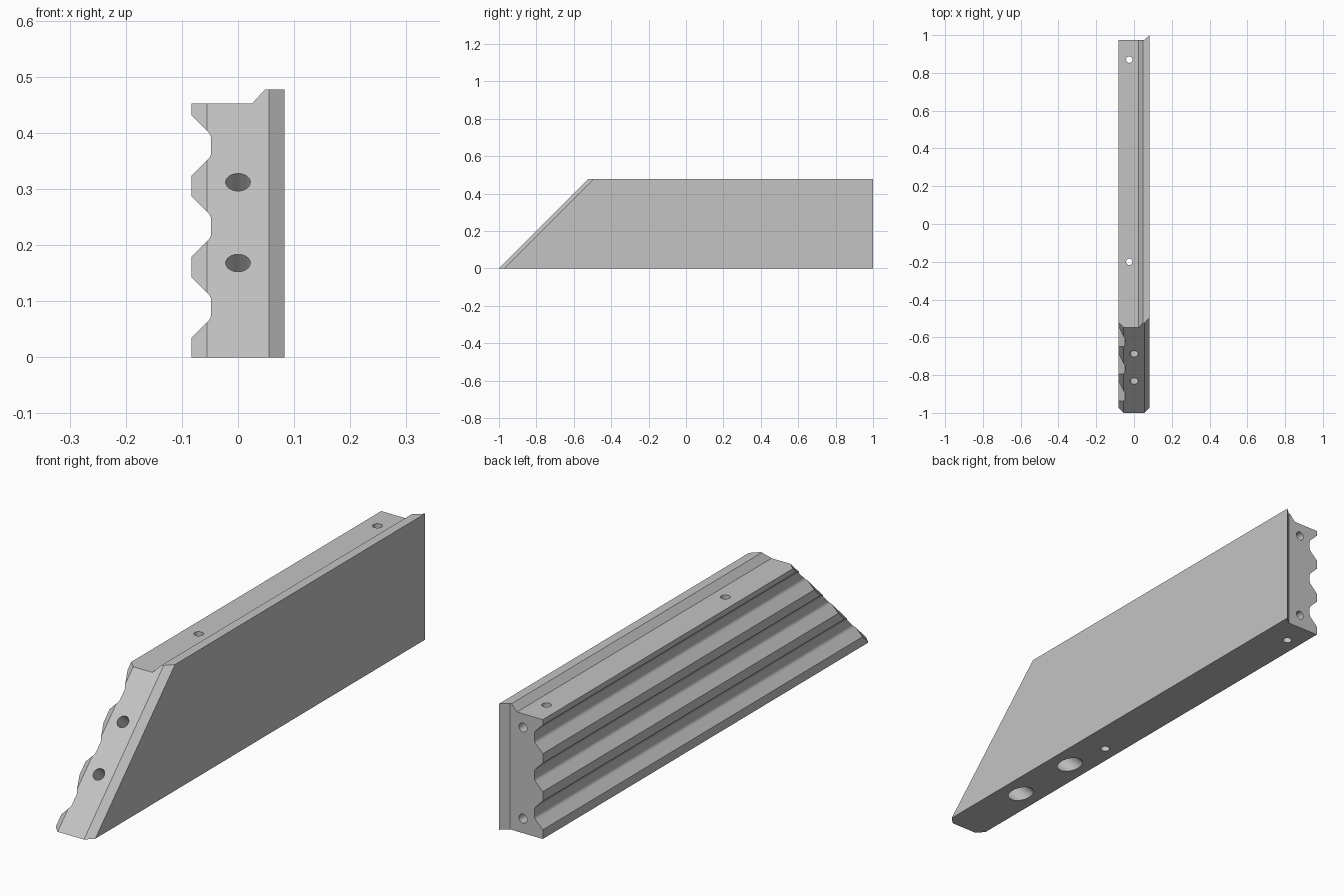
import bpy
import bmesh
import math
from mathutils import Vector

cube = bpy.data.objects.get("Cube")
if cube:
    bpy.data.objects.remove(cube, do_unlink=True)

SIDE, VALLEY, EDGE = 0.083, -0.048, 0.055
HEIGHT, SHOULDER = 0.477, 0.452
PITCH, RUN = 0.144, 0.035

grey = bpy.data.materials.new("plain_grey")
grey.use_nodes = True
colour = (0.55, 0.55, 0.55, 1)
grey.diffuse_color = colour
grey.node_tree.nodes["Principled BSDF"].inputs["Base Color"].default_value = colour


def make_object(name, bm):
    mesh = bpy.data.meshes.new(name)
    bm.to_mesh(mesh)
    bm.free()
    mesh.materials.append(grey)
    obj = bpy.data.objects.new(name, mesh)
    bpy.context.collection.objects.link(obj)
    return obj


# Grooved cross-section with a raised lip along the top
points = [(SIDE, 0), (SIDE, HEIGHT), (0.048, HEIGHT), (0.025, SHOULDER), (-SIDE, SHOULDER)]
for i in reversed(range(3)):
    z = 0.035 + PITCH * i
    points += [(-SIDE, z + 0.108), (VALLEY, z + 0.108 - RUN), (VALLEY, z + RUN), (-SIDE, z)]
points.append((-SIDE, 0))

bm = bmesh.new()
face = bm.faces.new([bm.verts.new((x, -1, z)) for x, z in points])
valley_corners = [v for v in bm.verts if abs(v.co.x - VALLEY) < 1e-5]
bmesh.ops.bevel(bm, geom=valley_corners, offset=0.006, segments=3, profile=0.5, affect='VERTICES')
ends = bmesh.ops.extrude_face_region(bm, geom=bm.faces[:], use_keep_orig=True)["geom"]
bmesh.ops.translate(bm, verts=[g for g in ends if isinstance(g, bmesh.types.BMVert)], vec=(0, 2, 0))

# Edge lines where the end chamfers begin
for x in (-EDGE, EDGE):
    bmesh.ops.bisect_plane(bm, geom=bm.verts[:] + bm.edges[:] + bm.faces[:],
                           plane_co=(x, 0, 0), plane_no=(1, 0, 0))

# Mitred, chamfered front end and lipped back end
for v in bm.verts:
    if v.co.y < 0:
        v.co.y = -1 + v.co.z + max(0, abs(v.co.x) - EDGE)
    else:
        v.co.y = 0.975 + max(0, v.co.x - EDGE) * 0.025 / (SIDE - EDGE)
bmesh.ops.recalc_face_normals(bm, faces=bm.faces[:])
body = make_object("grooved_bar", bm)


def drill(start, direction, length, radius):
    """Cut a round hole from start along direction."""
    axis = Vector(direction).normalized()
    bm = bmesh.new()
    bmesh.ops.create_cone(bm, cap_ends=True, segments=32, radius1=radius, radius2=radius, depth=length)
    turn = axis.to_track_quat('Z', 'Y').to_matrix().to_4x4()
    bmesh.ops.transform(bm, matrix=turn, verts=bm.verts[:])
    bmesh.ops.translate(bm, verts=bm.verts[:], vec=Vector(start) + axis * length / 2)
    cutter = make_object("hole_cutter", bm)
    cutter.hide_render = True
    mod = body.modifiers.new("hole", 'BOOLEAN')
    mod.operation, mod.solver, mod.object = 'DIFFERENCE', 'EXACT', cutter
    bpy.context.view_layer.objects.active = body
    bpy.ops.object.modifier_apply(modifier=mod.name)
    bpy.data.objects.remove(cutter, do_unlink=True)


# Vertical through holes
for y in (-0.2, 0.87):
    drill((-0.025, y, -0.1), (0, 0, 1), 0.7, 0.017)

# Blind holes in the back end
for z in (0.055, 0.4):
    drill((0, 1.1, z), (0, -1, 0), 0.35, 0.017)

# Counterbored holes square to the mitre, coming out underneath
slope = Vector((0, 1, -1)).normalized()
for z in (0.168, 0.312):
    mouth = Vector((0, -1 + z, z))
    drill(mouth - slope * 0.1, slope, 0.22, 0.022)
    drill(mouth + slope * 0.1, slope, z * math.sqrt(2), 0.04)

bpy.ops.object.select_all(action='DESELECT')
body.select_set(True)
bpy.context.view_layer.objects.active = body
bpy.ops.object.shade_smooth_by_angle(angle=math.radians(30))
